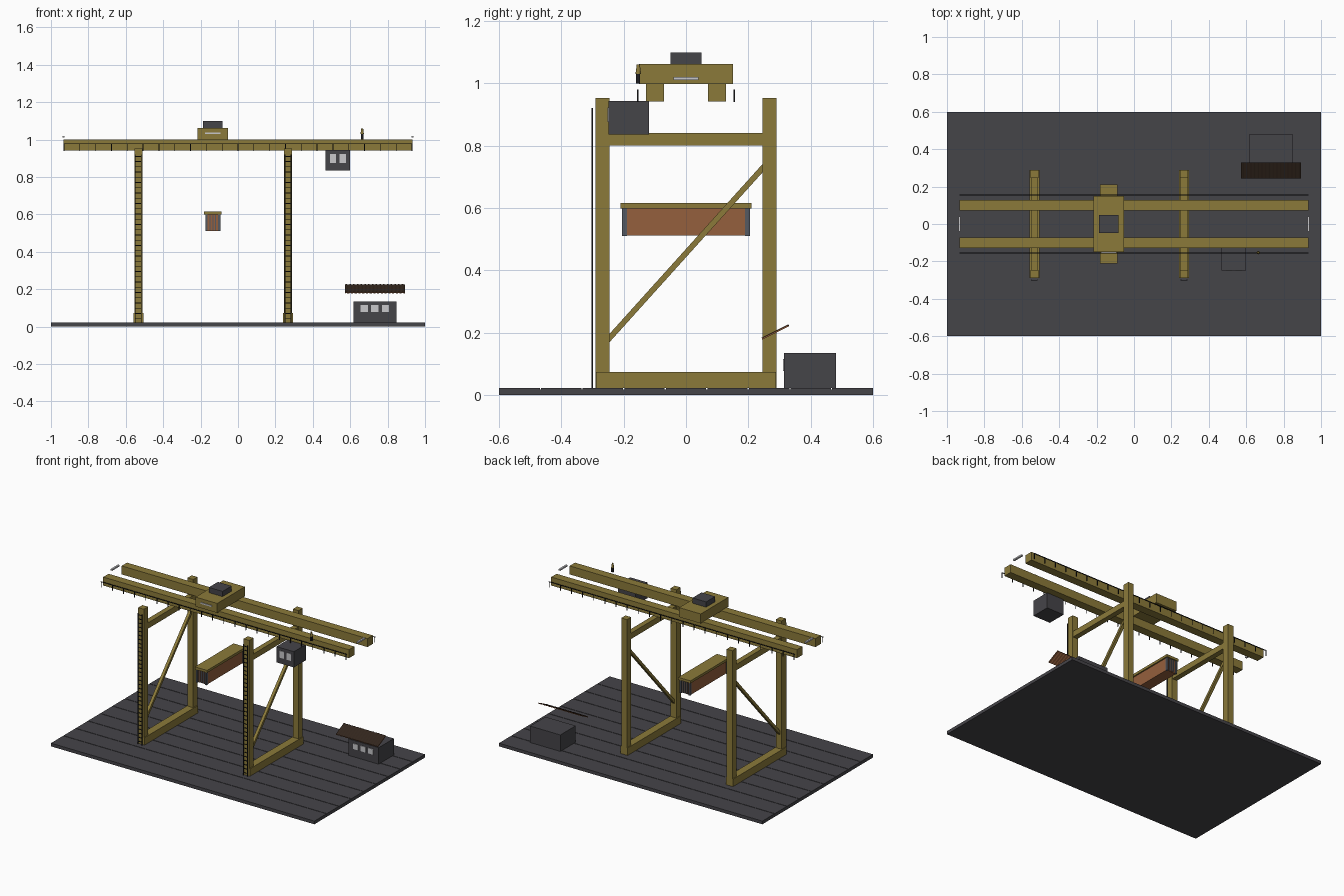
import bpy, bmesh, math
from mathutils import Vector, Matrix

if "Cube" in bpy.data.objects:
    bpy.data.objects.remove(bpy.data.objects["Cube"])


def material(name, r, g, b):
    m = bpy.data.materials.new(name)
    m.diffuse_color = (r, g, b, 1)
    m.use_nodes = True
    m.node_tree.nodes["Principled BSDF"].inputs["Base Color"].default_value = m.diffuse_color
    return m


OLIVE = material("olive yellow paint", 0.26, 0.195, 0.042)
SLATE = material("dark slate", 0.060, 0.058, 0.066)
BLACK = material("black steel", 0.012, 0.012, 0.014)
BROWN = material("rust brown", 0.30, 0.115, 0.047)
UMBER = material("dark umber", 0.032, 0.019, 0.012)
LIGHT = material("light grey", 0.58, 0.58, 0.60)
GREY = material("blue grey", 0.09, 0.10, 0.12)


def boxes(name, mat, spans):
    """One object made of boxes, each given as (x0, x1, y0, y1, z0, z1)."""
    bm = bmesh.new()
    for x0, x1, y0, y1, z0, z1 in spans:
        mtx = Matrix.Translation(((x0 + x1) / 2, (y0 + y1) / 2, (z0 + z1) / 2))
        mtx = mtx @ Matrix.Diagonal((x1 - x0, y1 - y0, z1 - z0, 1))
        bmesh.ops.create_cube(bm, size=1, matrix=mtx)
    return finish(name, bm, mat)


def finish(name, bm, *mats):
    me = bpy.data.meshes.new(name)
    bm.to_mesh(me)
    bm.free()
    for m in mats:
        me.materials.append(m)
    ob = bpy.data.objects.new(name, me)
    bpy.context.collection.objects.link(ob)
    return ob


def beam(name, mat, a, b, w, h):
    """Square bar running from a to b in the yz plane."""
    a, b = Vector(a), Vector(b)
    d = b - a
    bm = bmesh.new()
    mtx = Matrix.Translation((a + b) / 2) @ Matrix.Rotation(math.atan2(d.z, d.y), 4, 'X')
    bmesh.ops.create_cube(bm, size=1, matrix=mtx @ Matrix.Diagonal((w, d.length, h, 1)))
    return finish(name, bm, mat)


# Ground slab with plank-like paving strips
boxes("ground_slab", SLATE, [(-1, 1, -0.6, 0.6, 0, 0.018)])
n, pitch = 9, 1.2 / 9
boxes("paving_strips", SLATE,
      [(-1, 1, -0.6 + i * pitch + (0.002 if i else 0),
        -0.6 + (i + 1) * pitch - (0.002 if i < n - 1 else 0), 0.018, 0.022) for i in range(n)])

# Two portal frames, each with brace and ladder
for side, cx in (("left", -0.533), ("right", 0.267)):
    boxes(side + "_legs", OLIVE,
          [(cx - 0.0215, cx + 0.0215, y, y + 0.045, 0.022, 0.953) for y in (-0.29, 0.245)])
    boxes(side + "_sill_beam", OLIVE, [(cx - 0.0265, cx + 0.0265, -0.2895, 0.2895, 0.022, 0.073)])
    boxes(side + "_cross_beam", OLIVE, [(cx - 0.018, cx + 0.018, -0.25, 0.25, 0.80, 0.84)])
    beam(side + "_diagonal_brace", OLIVE, (cx, -0.255, 0.172), (cx, 0.255, 0.738), 0.02, 0.018)
    rails = [(cx + s * 0.016 - 0.002, cx + s * 0.016 + 0.002, -0.303, -0.298, 0.022, 0.92)
             for s in (-1, 1)]
    rungs = [(cx - 0.016, cx + 0.016, -0.302, -0.299, 0.04 + i * 0.028, 0.044 + i * 0.028)
             for i in range(32)]
    boxes(side + "_ladder", BLACK, rails + rungs)

# Main girders with outer handrails
for side, s in (("front", -1), ("back", 1)):
    boxes(side + "_girder", OLIVE,
          [(-0.933, 0.933, s * 0.1 - 0.029, s * 0.1 + 0.029, 0.942, 1.0)])
    y0, y1 = s * 0.155 - 0.002, s * 0.155 + 0.002
    posts = [(x - 0.002, x + 0.002, y0, y1, 0.94, 0.98)
             for x in (-0.93 + i * 1.86 / 22 for i in range(23))]
    boxes(side + "_handrail", BLACK, posts + [(-0.933, 0.933, y0, y1, 0.976, 0.98)])

# Light bars at the girder ends
boxes("end_bars", LIGHT, [(x - 0.006, x + 0.006, -0.04, 0.04, 1.01, 1.02) for x in (-0.933, 0.933)])

# Trolley
boxes("trolley", OLIVE, [(-0.217, -0.053, -0.15, 0.15, 0.997, 1.062)])
boxes("trolley_machine_box", SLATE, [(-0.187, -0.083, -0.049, 0.049, 1.062, 1.098)])
boxes("trolley_front_plate", LIGHT, [(-0.176, -0.094, -0.155, -0.15, 1.029, 1.038)])

# Warning beacon on the walkway
boxes("beacon_post", BLACK, [(0.657, 0.671, -0.160, -0.147, 1.0, 1.03)])
bm = bmesh.new()
bmesh.ops.create_cone(bm, cap_ends=True, segments=12, radius1=0.009, radius2=0.005, depth=0.03,
                      matrix=Matrix.Translation((0.664, -0.153, 1.045)))
finish("beacon_lamp", bm, OLIVE)

# Spreader and hanging container
boxes("spreader", OLIVE, [(-0.181, -0.088, -0.21, 0.21, 0.599, 0.616)])
boxes("container_body", BROWN, [(-0.172, -0.097, -0.198, 0.198, 0.512, 0.599)])
boxes("container_corner_posts", GREY,
      [(x - 0.006, x + 0.006, y - 0.008, y + 0.008, 0.51, 0.599)
       for x in (-0.1685, -0.1005) for y in (-0.197, 0.197)])
boxes("container_door_bars", GREY,
      [(x - 0.003, x + 0.003, y - 0.003, y + 0.003, 0.515, 0.597)
       for x in (-0.149, -0.1345, -0.12) for y in (-0.2, 0.2)])

# Operator cab under the front girder
boxes("cab", SLATE, [(0.467, 0.599, -0.249, -0.118, 0.835, 0.943)])
boxes("cab_windows", LIGHT,
      [(x, x + 0.034, -0.252, -0.248, 0.875, 0.923) for x in (0.491, 0.544)])

# Ground hut
boxes("hut", SLATE, [(0.617, 0.847, 0.315, 0.481, 0.022, 0.135)])
boxes("hut_windows", LIGHT,
      [(x, x + 0.039, 0.311, 0.316, 0.077, 0.115) for x in (0.655, 0.712, 0.769)])

# Corrugated lean-to roof: ridged sheet, dark on top and rust below
bm = bmesh.new()
cols = 64
rows = []
for i in range(cols + 1):
    x = 0.572 + 0.32 * i / cols
    dz = 0.002 if i % 4 in (1, 2) else 0.0
    rows.append([bm.verts.new((x, y, z + dz)) for y, z in
                 ((0.243, 0.182), (0.329, 0.225), (0.330, 0.220), (0.244, 0.177))])
for a, b in zip(rows, rows[1:]):
    for k in range(4):
        bm.faces.new((a[k], b[k], b[(k + 1) % 4], a[(k + 1) % 4]))
bm.faces.new(rows[0])
bm.faces.new(rows[-1][::-1])
bmesh.ops.recalc_face_normals(bm, faces=bm.faces)
for f in bm.faces:
    f.material_index = 0 if f.normal.z > 0.5 and f.normal.y < 0 else 1
finish("hut_roof", bm, UMBER, BROWN)
